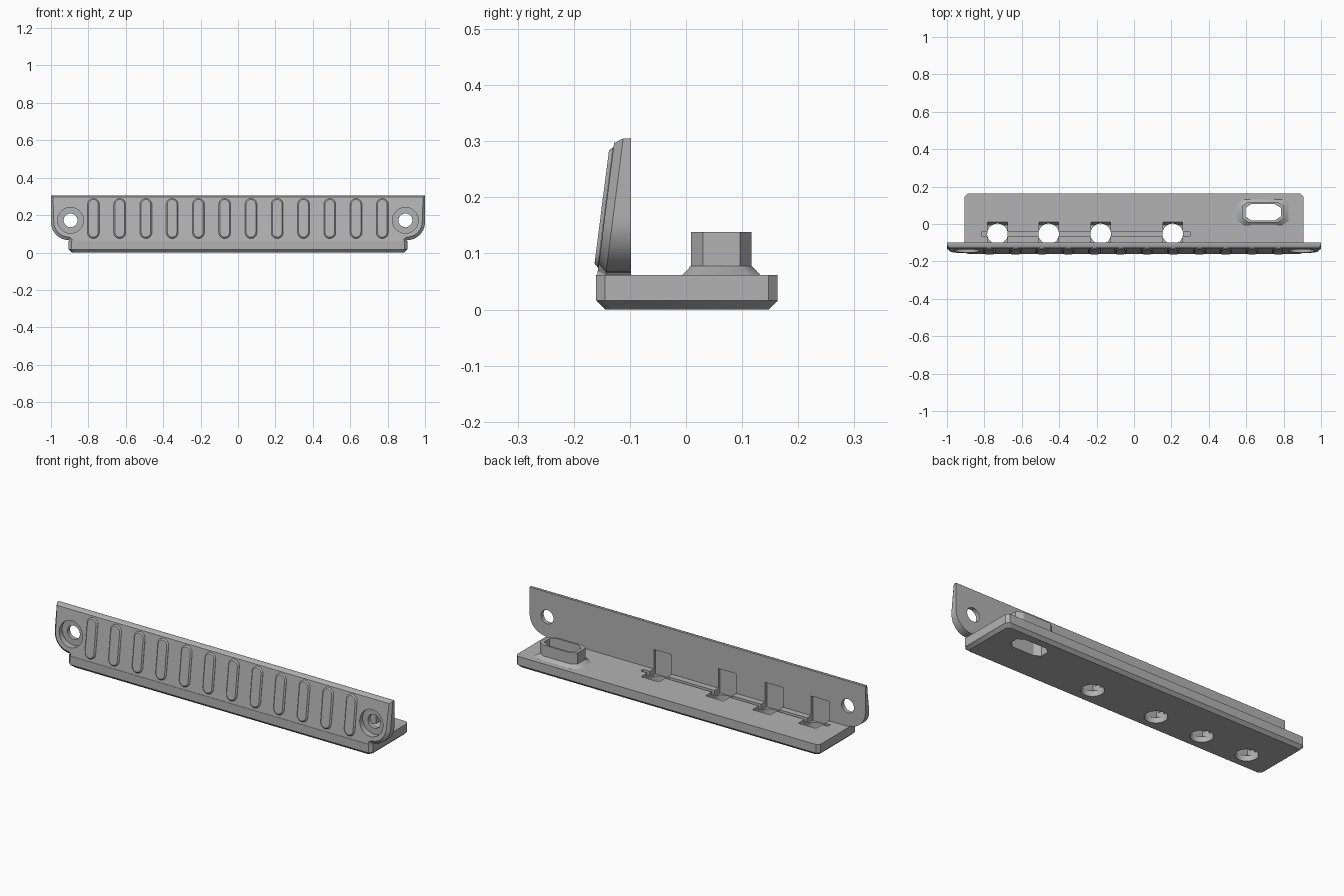
import bpy, bmesh, math
from mathutils import Matrix

cube = bpy.data.objects.get("Cube")
if cube:
    bpy.data.objects.remove(cube, do_unlink=True)

grey = bpy.data.materials.new("plain_grey")
grey.use_nodes = True
grey.diffuse_color = (0.45, 0.45, 0.45, 1)
grey.node_tree.nodes["Principled BSDF"].inputs["Base Color"].default_value = (0.45, 0.45, 0.45, 1)

BACK, SLOPE = -0.098, 0.1275          # faceplate rear plane and front lean
BASE_TOP = 0.062
PORT_X, PORT_Y = 0.69, 0.063
SENSORS = (-0.73, -0.456, -0.178, 0.207)


def finish(bm, name):
    bmesh.ops.recalc_face_normals(bm, faces=bm.faces)
    mesh = bpy.data.meshes.new(name)
    bm.to_mesh(mesh)
    bm.free()
    mesh.materials.append(grey)
    ob = bpy.data.objects.new(name, mesh)
    bpy.context.collection.objects.link(ob)
    return ob


def loft(name, loops):
    """Skin a stack of equal-length loops and cap both ends."""
    bm = bmesh.new()
    rings = [[bm.verts.new(p) for p in loop] for loop in loops]
    for a, b in zip(rings, rings[1:]):
        for i in range(len(a)):
            j = (i + 1) % len(a)
            bm.faces.new((a[i], a[j], b[j], b[i]))
    bm.faces.new(rings[0])
    bm.faces.new(rings[-1])
    return finish(bm, name)


def slanted_slab(name, outline, back, front, edge):
    """Extrude an x-z outline to a leaning front face with a chamfered rim."""
    ob = loft(name, [[(x, back, z) for x, z in outline],
                     [(x, front(z), z) for x, z in outline]])
    bm = bmesh.new()
    bm.from_mesh(ob.data)
    face = min(bm.faces, key=lambda f: f.normal.y + (f.calc_center_median().y))
    bmesh.ops.inset_region(bm, faces=[face], thickness=edge, depth=edge)
    bm.to_mesh(ob.data)
    bm.free()
    return ob


def cylinder(radius, depth, centre, axis="Z"):
    bm = bmesh.new()
    bmesh.ops.create_cone(bm, cap_ends=True, segments=48, radius1=radius,
                          radius2=radius, depth=depth)
    if axis == "Y":
        bmesh.ops.rotate(bm, verts=bm.verts, matrix=Matrix.Rotation(math.pi / 2, 3, "X"))
    bmesh.ops.translate(bm, verts=bm.verts, vec=centre)
    return finish(bm, "cutter")


def x_prism(name, profile, x0, x1):
    return loft(name, [[(x, y, z) for y, z in profile] for x in (x0, x1)])


def octagon(hx, hy, z, cx=0.032, cy=0.021):
    quarter = [(hx, hy - cy), (hx - cx, hy)]
    pts = quarter + [(-x, y) for x, y in reversed(quarter)]
    pts += [(-x, -y) for x, y in pts]
    return [(PORT_X + x, PORT_Y + y, z) for x, y in pts]


def cut(targets, cutters):
    for ob in targets:
        bpy.context.view_layer.objects.active = ob
        for c in cutters:
            mod = ob.modifiers.new("cut", "BOOLEAN")
            mod.operation, mod.solver, mod.object = "DIFFERENCE", "EXACT", c
            bpy.ops.object.modifier_apply(modifier=mod.name)
    for c in cutters:
        bpy.data.objects.remove(c, do_unlink=True)


def smooth(ob, angle=30):
    bpy.ops.object.select_all(action="DESELECT")
    ob.select_set(True)
    bpy.context.view_layer.objects.active = ob
    bpy.ops.object.shade_smooth_by_angle(angle=math.radians(angle))


# Base tray with chamfered corners and underside
def tray_loop(z, inset):
    hx, y0, y1, c = 0.905 - inset, -0.16 + inset, 0.163 - inset, 0.016
    return [(hx, y0 + c, z), (hx, y1 - c, z), (hx - c, y1, z), (c - hx, y1, z),
            (-hx, y1 - c, z), (-hx, y0 + c, z), (c - hx, y0, z), (hx - c, y0, z)]


base = loft("base_tray", [tray_loop(0, 0.016), tray_loop(0.016, 0), tray_loop(BASE_TOP, 0)])

# Leaning faceplate with rounded ears
half = [(0.9, 0.04), (0.9, BASE_TOP)]
for i in range(13):
    a = math.radians(-90 + 90 * i / 12)
    half.append((0.903 + 0.097 * math.cos(a), 0.163 + 0.097 * math.sin(a)))
half.append((1.0, 0.305))
outline = half + [(-x, z) for x, z in reversed(half)]
plate = slanted_slab("faceplate", outline, BACK,
                     lambda z: -0.112 - SLOPE * (0.305 - z), 0.015)

# Raised grip ribs
for i in range(12):
    cx = -0.773 + 0.1404 * i
    r, low, high = 0.032, 0.107, 0.257
    stadium = []
    for k in range(26):
        top = k < 13
        a = math.pi * (k if top else k - 1) / 12
        stadium.append((cx + r * math.cos(a), (high if top else low) + r * math.sin(a)))
    rib = slanted_slab("grip_rib_%d" % (i + 1), stadium, -0.122,
                       lambda z: -0.128 - SLOPE * (0.305 - z), 0.0065)
    smooth(rib)

# Connector boss: flared foot and tube
boss = loft("connector_boss", [octagon(0.136, 0.069, 0.055), octagon(0.136, 0.069, BASE_TOP),
                               octagon(0.112, 0.054, 0.078), octagon(0.112, 0.054, 0.138)])
cut([base, boss], [loft("cutter", [octagon(0.095, 0.044, -0.1), octagon(0.095, 0.044, 0.3)])])

# Sensor holes, their pockets and the wiring groove
cutters = []
for x in SENSORS:
    cutters.append(cylinder(0.055, 0.3, (x, -0.053, 0.0)))
    pocket = [(0.015, 0.07), (-0.006, 0.03), (-0.112, 0.03), (-0.112, 0.167),
              (-0.05, 0.167), (-0.05, 0.07)]
    cutters.append(x_prism("cutter", pocket, x - 0.053, x + 0.053))
groove = [(-0.043, 0.08), (-0.043, 0.04), (-0.064, 0.04), (-0.064, 0.08)]
cutters.append(x_prism("cutter", groove, -0.815, 0.3))
cut([base, plate], cutters)

# Counterbored screw holes in the ears
cutters = []
for s in (-1, 1):
    cutters.append(cylinder(0.037, 0.4, (s * 0.895, -0.1, 0.172), "Y"))
    cutters.append(cylinder(0.069, 0.2, (s * 0.895, -0.22, 0.172), "Y"))
cut([plate], cutters)

for ob in (base, plate, boss):
    smooth(ob)
